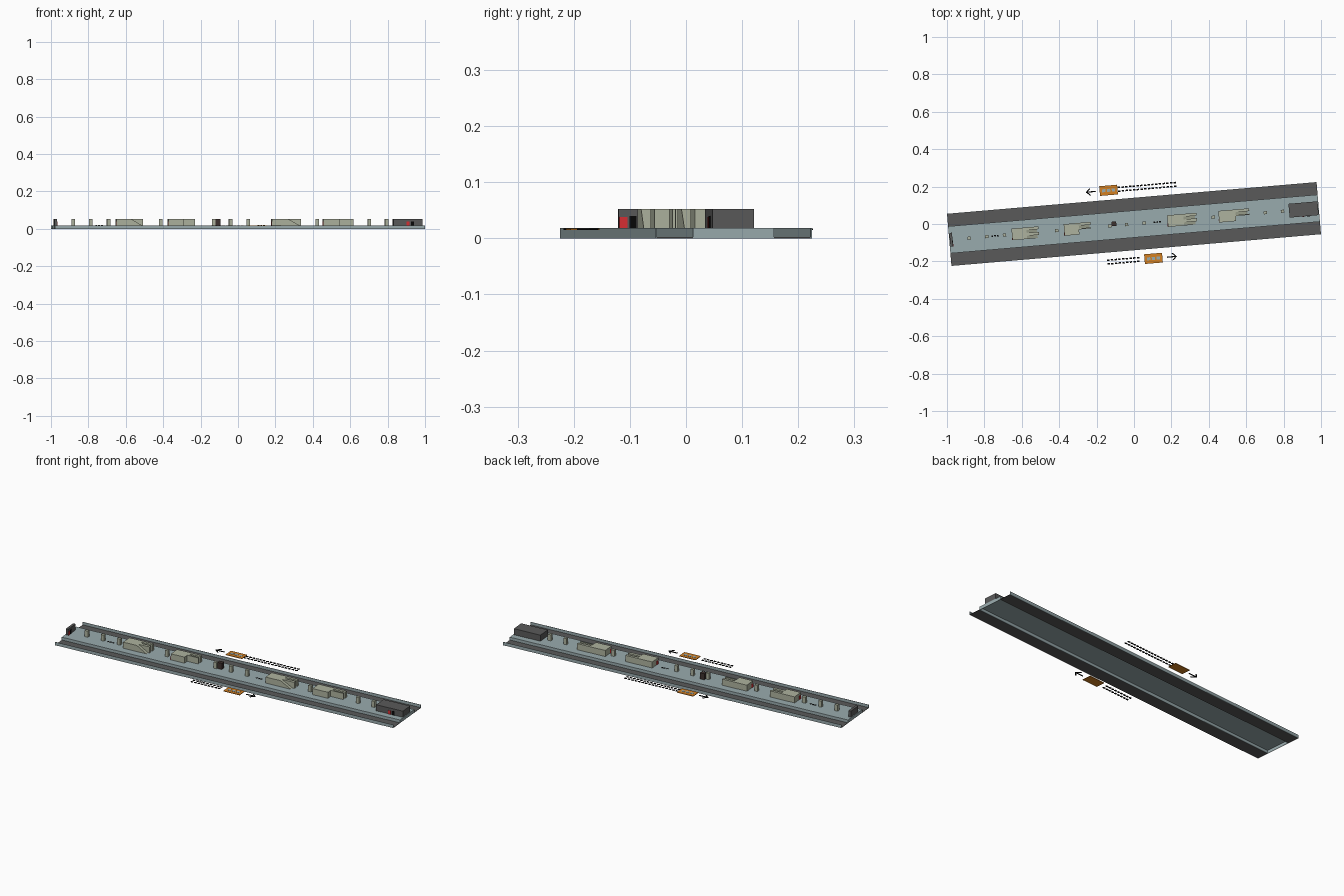
import bpy, math
from mathutils import Matrix

if "Cube" in bpy.data.objects:
    bpy.data.objects.remove(bpy.data.objects["Cube"])

ROT = Matrix.Rotation(math.radians(4.9), 4, 'Z')   # the whole station is turned slightly
L, W, C = 1.983, 0.140, 0.0725   # length, outer half width, platform half width
H, TOP = 0.018, 0.052            # platform height, top of the rooms and columns
T = 0.002


def srgb(v):
    return v / 12.92 if v <= 0.04045 else ((v + 0.055) / 1.055) ** 2.4


def material(name, r, g, b):
    m = bpy.data.materials.new(name)
    m.diffuse_color = (srgb(r), srgb(g), srgb(b), 1)
    m.use_nodes = True
    m.node_tree.nodes["Principled BSDF"].inputs["Base Color"].default_value = m.diffuse_color
    return m


SLATE = material("blue_grey", 0.60, 0.67, 0.68)
DARK = material("dark_grey", 0.35, 0.35, 0.35)
KHAKI = material("pale_khaki", 0.68, 0.70, 0.62)
ORANGE = material("orange", 0.83, 0.50, 0.13)
BLACK = material("black", 0.03, 0.03, 0.03)
RED = material("red", 0.85, 0.18, 0.20)
BROWN = material("dark_brown", 0.24, 0.19, 0.18)


def build(name, mat, solids):
    """Each solid is (outline, vector): an outline swept along a vector."""
    verts, faces = [], []
    for outline, d in solids:
        s, n = len(verts), len(outline)
        verts += [tuple(p) for p in outline]
        verts += [tuple(a + b for a, b in zip(p, d)) for p in outline]
        faces.append(tuple(s + i for i in reversed(range(n))))
        faces.append(tuple(s + n + i for i in range(n)))
        for i in range(n):
            j = (i + 1) % n
            faces.append((s + i, s + j, s + n + j, s + n + i))
    me = bpy.data.meshes.new(name)
    me.from_pydata(verts, [], faces)
    me.transform(ROT)
    me.materials.append(mat)
    ob = bpy.data.objects.new(name, me)
    bpy.context.collection.objects.link(ob)
    return ob


def box(u0, u1, v0, v1, z0, z1):
    return ([(u0, v0, z0), (u1, v0, z0), (u1, v1, z0), (u0, v1, z0)], (0, 0, z1 - z0))


def wedge(u0, u1, v0, v1):
    """Stair slope falling from the roof at u0 to the platform at u1."""
    return ([(u0, v0, H), (u1, v0, H), (u0, v0, TOP)][::1], (0, v1 - v0, 0))


E = L / 2
# hollow platform deck with side and end walls
build("platform", SLATE, [
    box(-E, E, -C, C, H - T, H),
    box(-E, E, -C, -C + T, 0, H - T), box(-E, E, C - T, C, 0, H - T),
    box(-E, -E + T, -C + T, C - T, 0, H - T), box(E - T, E, -C + T, C - T, 0, H - T)])

# sunken track beds and their outer walls
for side, s in (("front", -1), ("back", 1)):
    a, b = sorted((s * C, s * (W - T)))
    build(side + "_track_bed", DARK, [box(-E, E, a, b, 0, T)])
    a, b = sorted((s * (W - T), s * W))
    build(side + "_track_wall", SLATE, [box(-E, E, a, b, 0, H)])

# row of columns
for u in (-0.885, -0.79, -0.695, -0.415, -0.13, -0.04, 0.055, 0.425, 0.705, 0.797):
    build("column", KHAKI, [box(u - 0.009, u + 0.009, -0.008, 0.008, H, TOP)])

# stair blocks: room, sloped stairs and full height parapet walls
for u0, u1, wide in ((-0.655, -0.51, True), (-0.375, -0.23, False),
                     (0.180, 0.338, True), (0.455, 0.62, False)):
    n = u1 - u0
    mid, end = u0 + 0.55 * n, u1 - 0.06 * n
    parts = [box(u0, mid, -0.031, 0.031, H, TOP),
             wedge(mid, end, 0.002, 0.018),
             box(mid, u1, 0.016, 0.031, H, TOP)]
    if wide:
        parts += [wedge(mid, end, -0.031, -0.014),
                  box(mid, u1, -0.014, 0.002, H, TOP)]
    else:
        parts += [box(mid, u1, -0.004, 0.002, H, TOP)]
    build("stair_block", KHAKI, parts)
    build("stair_block_red_panel", RED, [box(u0 - T, u0, -0.03, -0.014, H, 0.038)])

# service room at one end, wall at the other, with red panels and doors
build("service_room", DARK, [box(0.832, 0.988, -0.037, 0.037, H, TOP)])
build("service_room_panel", RED, [box(0.902, 0.918, -0.039, -0.037, H, 0.038)])
build("service_room_door", BLACK, [box(0.925, 0.940, -0.039, -0.037, H, 0.040)])
build("end_wall", DARK, [box(-0.988, -0.974, -0.037, 0.037, H, TOP)])
build("end_wall_panel", RED, [box(-0.974, -0.972, -0.036, -0.021, H, 0.038)])
build("end_wall_door", BLACK, [box(-0.974, -0.972, -0.018, -0.005, H, 0.040)])

# lift shaft
build("lift", BROWN, [box(-0.120, -0.094, -0.002, 0.022, H, TOP)])

# direction signs floating beside the tracks
Z0, Z1 = 0.0145, 0.0175
for side, s, pu, pv, au, t0, t1 in (("back", -1, -0.12, 0.191, -0.215, -0.07, 0.25),
                                    ("front", 1, 0.088, -0.192, 0.187, -0.16, 0.032)):
    build(side + "_sign", ORANGE, [box(pu - 0.048, pu + 0.048, pv - 0.026, pv + 0.026, Z0, Z1)])
    build(side + "_sign_windows", SLATE, [
        box(pu + k - 0.009, pu + k + 0.009, pv - 0.008, pv + 0.008, Z1, Z1 + 0.001)
        for k in (-0.026, 0, 0.026)])
    # arrow: shaft and two barbs
    tip = au + s * 0.026
    barbs = [([(tip, pv, Z0), (tip - s * 0.008, pv, Z0),
               (tip - s * 0.026, pv + k * 0.019, Z0), (tip - s * 0.018, pv + k * 0.019, Z0)],
              (0, 0, Z1 - Z0)) for k in (-1, 1)]
    a, b = sorted((au - s * 0.026, tip))
    build(side + "_arrow", BLACK, [box(a, b, pv - 0.003, pv + 0.003, Z0, Z1)] + barbs)
    # plain dashes standing in for the caption rows
    count = int((t1 - t0) / 0.02)
    build(side + "_caption_dashes", BLACK, [
        box(t0 + i * 0.02, t0 + i * 0.02 + 0.013, pv + r - 0.004, pv + r + 0.004, Z0, Z1)
        for i in range(count) for r in (-0.009, 0.011)])

# small floor markings on the platform
for u in (-0.745, 0.125):
    build("floor_marking", BLACK, [box(u + k, u + k + 0.009, -0.004, 0.004, H, H + 0.001)
                                   for k in (-0.02, -0.005, 0.01)])

# make all face directions consistent
import bmesh
for ob in bpy.context.collection.objects:
    bm = bmesh.new()
    bm.from_mesh(ob.data)
    bmesh.ops.recalc_face_normals(bm, faces=bm.faces)
    bm.to_mesh(ob.data)
    bm.free()
